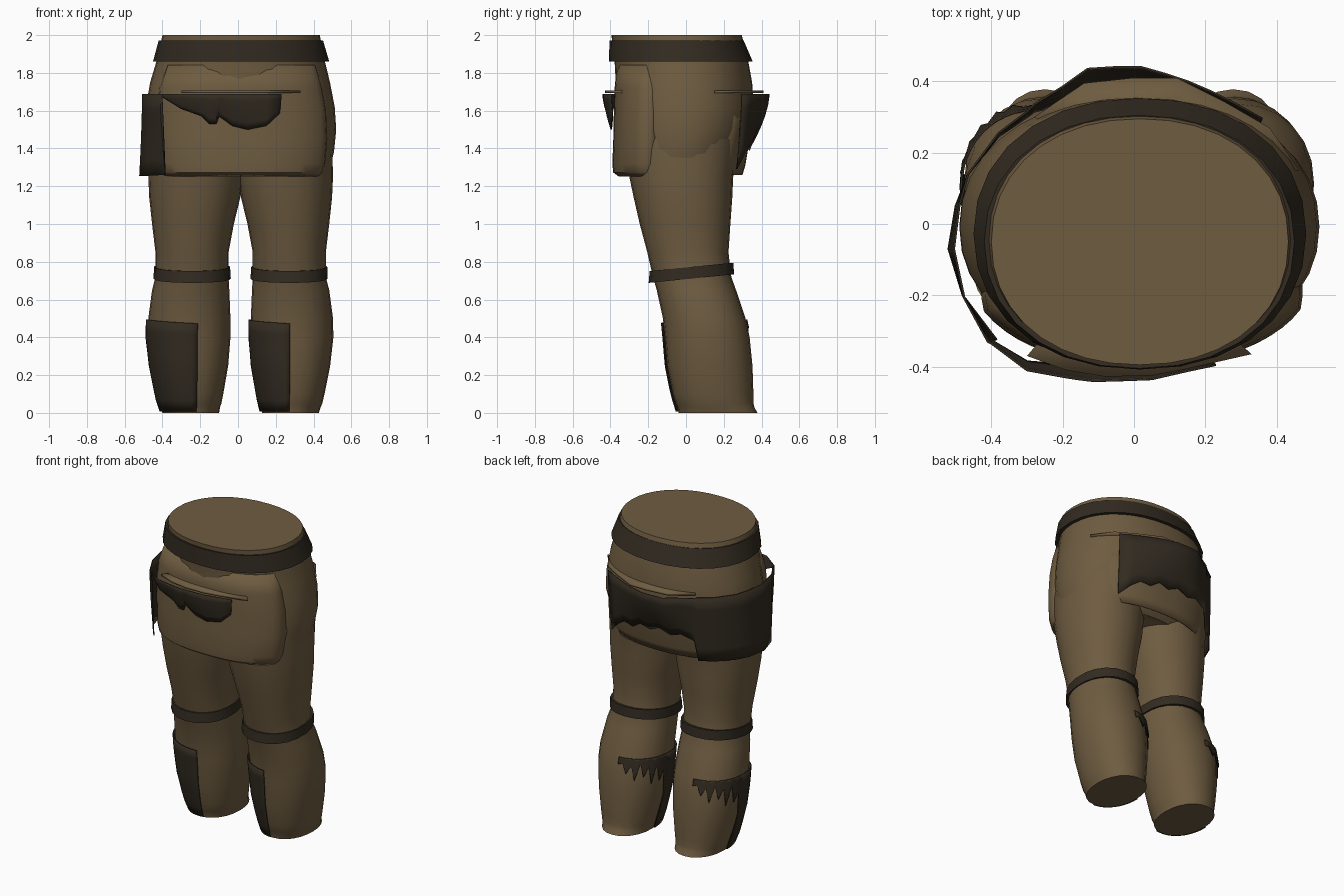
import bpy, bmesh, math
from mathutils import Vector

def material(name, rgb):
    m = bpy.data.materials.new(name)
    m.diffuse_color = (*rgb, 1)
    return m

TAN = material("tan cloth", (0.157, 0.107, 0.052))
DARK = material("dark leather", (0.032, 0.024, 0.015))

def finish(name, bm, mat, angle=40, thick=0):
    bmesh.ops.recalc_face_normals(bm, faces=bm.faces)
    me = bpy.data.meshes.new(name)
    bm.to_mesh(me)
    bm.free()
    me.materials.append(mat)
    ob = bpy.data.objects.new(name, me)
    bpy.context.collection.objects.link(ob)
    if thick:
        s = ob.modifiers.new("thickness", 'SOLIDIFY')
        s.thickness, s.offset = thick, 0
    bpy.ops.object.select_all(action='DESELECT')
    ob.select_set(True)
    bpy.context.view_layer.objects.active = ob
    bpy.ops.object.shade_smooth_by_angle(angle=math.radians(angle))
    return ob

def oval(ring, a, power=2.15, grow=0.0):
    """Point at angle a on a rounded section (z, x0, x1, y0, y1)."""
    z, x0, x1, y0, y1 = ring
    c, s = math.cos(a), math.sin(a)
    k = 2 / power
    x = (x0 + x1) / 2 + ((x1 - x0) / 2 + grow) * math.copysign(abs(c) ** k, c)
    y = (y0 + y1) / 2 + ((y1 - y0) / 2 + grow) * math.copysign(abs(s) ** k, s)
    return Vector((x, y, z))

def grid(bm, rows, wrap):
    vs = [[bm.verts.new(p) for p in r] for r in rows]
    for a, b in zip(vs, vs[1:]):
        n = len(a)
        for i in range(n if wrap else n - 1):
            j = (i + 1) % n
            bm.faces.new((a[i], a[j], b[j], b[i]))
    return vs

def loft(name, rings, mat, n=28, caps=True, span=None, tilt=0, thick=0, power=2.15, tuck=0):
    bm = bmesh.new()
    if span:
        angs = [math.radians(span[0] + (span[1] - span[0]) * i / n) for i in range(n + 1)]
    else:
        angs = [math.tau * i / n for i in range(n)]
    rows = []
    for r in rings:
        row = []
        for i, a in enumerate(angs):
            # open flaps sink into the body at both ends
            edge = max(0, 1 - min(i, n - i) / 2) if span else 0
            p = oval(r, a, power, -tuck * edge)
            p.z += tilt * p.y
            row.append(p)
        rows.append(row)
    vs = grid(bm, rows, not span)
    if caps and not span:
        bm.faces.new(vs[0])
        bm.faces.new(vs[-1])
    return finish(name, bm, mat, thick=thick)

def sample(rings, z):
    """Section of a lofted body at height z."""
    for a, b in zip(rings, rings[1:]):
        if a[0] >= z >= b[0]:
            t = (a[0] - z) / (a[0] - b[0])
            return tuple(p + (q - p) * t for p, q in zip(a, b))
    return rings[-1]

# Hips, with a flat cut at the waist
loft("hips", [(2.0, -.40, .433, -.395, .295), (1.86, -.432, .46, -.378, .33),
              (1.75, -.465, .487, -.372, .35), (1.62, -.488, .512, -.37, .36),
              (1.5, -.49, .52, -.365, .35), (1.38, -.475, .508, -.34, .30),
              (1.30, -.455, .488, -.31, .26), (1.265, -.40, .43, -.28, .22)], TAN, 36)

# Belt band: outer wall, then back along the inner wall
loft("belt", [(1.97, -.40, .43, -.39, .29), (1.972, -.42, .45, -.405, .305),
              (1.86, -.45, .483, -.408, .353), (1.86, -.42, .45, -.37, .32)],
     DARK, 28, caps=False)

# Front and back skirt flaps, with a tucked lower hem
loft("front_skirt", [(1.84, -.42, .45, -.362, .30), (1.72, -.465, .488, -.374, .30),
                     (1.6, -.478, .51, -.378, .30),
                     (1.45, -.475, .517, -.381, .29), (1.32, -.465, .505, -.386, .28),
                     (1.275, -.455, .49, -.382, .28), (1.255, -.44, .475, -.355, .26)],
     TAN, 24, span=(-160, -18), thick=.008, power=2.5, tuck=.03)
loft("back_skirt", [(1.62, -.46, .49, -.33, .345), (1.5, -.47, .505, -.33, .345),
                    (1.4, -.465, .50, -.33, .325), (1.31, -.455, .488, -.33, .31),
                    (1.26, -.445, .475, -.32, .295)],
     TAN, 20, span=(32, 150), thick=.008, power=2.25, tuck=.04)

# Legs, knee straps and torn shin wraps; the second leg mirrors the first about x = .014
LEG = [(1.45, -.47, .03, -.33, .28), (1.25, -.475, .026, -.30, .25),
       (1.14, -.47, .012, -.277, .245), (1.0, -.455, -.022, -.245, .235),
       (.85, -.437, -.05, -.205, .225), (.72, -.437, -.05, -.175, .24),
       (.65, -.455, -.046, -.155, .265), (.5, -.475, -.04, -.122, .315),
       (.4, -.477, -.04, -.112, .337), (.25, -.46, -.052, -.1, .352),
       (.1, -.43, -.078, -.07, .357), (.05, -.418, -.088, -.055, .357),
       (.03, -.41, -.095, -.045, .362), (0, -.40, -.10, -.04, .378)]

def mirror(rings):
    return [(z, .028 - x1, .028 - x0, y0, y1) for z, x0, x1, y0, y1 in rings]

STRAP = [(.770, -.42, -.07, -.17, .225), (.770, -.445, -.042, -.192, .25),
         (.708, -.447, -.038, -.198, .255), (.708, -.42, -.07, -.17, .225)]
TEETH = [.22, .40, .34, .45, .33, .44, .38, .46, .36, .45, .40, .46, .45]

for side, leg, strap, first in (("left", LEG, STRAP, -80),
                                ("right", mirror(LEG), mirror(STRAP), -92)):
    loft(side + "_leg", leg, TAN, 24)
    loft(side + "_knee_strap", strap, DARK, 20, caps=False, tilt=.1)
    # wrap covers the -x half of each shin, torn short at the back
    cols = [(first - (180 + first) * i / 12, .008) for i in range(13)]
    cols += [(-180 - 85 * i / 12, TEETH[i]) for i in range(13)]
    rows = []
    for k in range(9):
        row = []
        for i, (deg, low) in enumerate(cols):
            top = .473 + .022 * min(1, (first - deg) / 90)
            z = top + (low - top) * k / 8
            grow = .010 if i < 13 else .010 - .004 * (i - 12) / 13
            row.append(oval(sample(leg, z), math.radians(deg), grow=grow))
        rows.append(row)
    bm = bmesh.new()
    grid(bm, rows, False)
    finish(side + "_shin_wrap", bm, DARK, 35, thick=.006)

# Torn hip wrap, running from the front around the left side to the back
# each column: top x, y, bottom x, y, bottom z
WRAP = [(.23, -.395, .22, -.388, 1.585), (.15, -.412, .15, -.392, 1.52),
        (.05, -.435, .05, -.396, 1.50), (-.03, -.438, -.03, -.398, 1.52),
        (-.10, -.44, -.10, -.400, 1.57), (-.115, -.44, -.115, -.398, 1.53),
        (-.15, -.436, -.15, -.396, 1.53), (-.19, -.43, -.19, -.395, 1.57),
        (-.30, -.41, -.30, -.385, 1.61), (-.40, -.335, -.40, -.325, 1.67),
        (-.41, -.33, -.385, -.325, 1.26), (-.475, -.21, -.48, -.20, 1.255),
        (-.505, -.07, -.52, -.07, 1.255), (-.49, .05, -.50, .05, 1.255),
        (-.465, .14, -.465, .14, 1.26), (-.38, .255, -.38, .245, 1.265),
        (-.30, .315, -.30, .30, 1.27), (-.28, .335, -.28, .315, 1.40),
        (-.20, .385, -.20, .335, 1.43), (-.13, .435, -.13, .342, 1.41),
        (-.05, .44, -.05, .348, 1.44), (.02, .44, .02, .342, 1.41),
        (.09, .42, .09, .345, 1.43), (.15, .40, .15, .335, 1.39),
        (.22, .37, .22, .325, 1.40), (.28, .34, .28, .305, 1.36),
        (.36, .295, .35, .268, 1.29)]
rows = []
for k in range(6):
    t = k / 5
    e = t ** 1.6
    rows.append([Vector((a + (c - a) * e, b + (d - b) * e, 1.688 + (z - 1.688) * t))
                 for a, b, c, d, z in WRAP])
bm = bmesh.new()
grid(bm, rows, False)
finish("hip_wrap", bm, DARK, 35, thick=.006)

# Thin folded ledges on top of the front and back flaps
def ledge(name, pts, z):
    bm = bmesh.new()
    bm.faces.new([bm.verts.new((x, y, z)) for x, y in pts])
    finish(name, bm, TAN, 30, thick=.014)

ledge("front_ledge", [(-.30, -.37), (-.19, -.41), (-.08, -.428), (.05, -.425),
                      (.14, -.408), (.33, -.365), (.2, -.25), (-.2, -.25)], 1.70)
ledge("back_ledge", [(-.28, .30), (-.14, .395), (.0, .41), (.12, .41), (.25, .345),
                     (.38, .27), (.465, .15), (.36, .15), (.1, .28), (-.2, .25)], 1.70)
